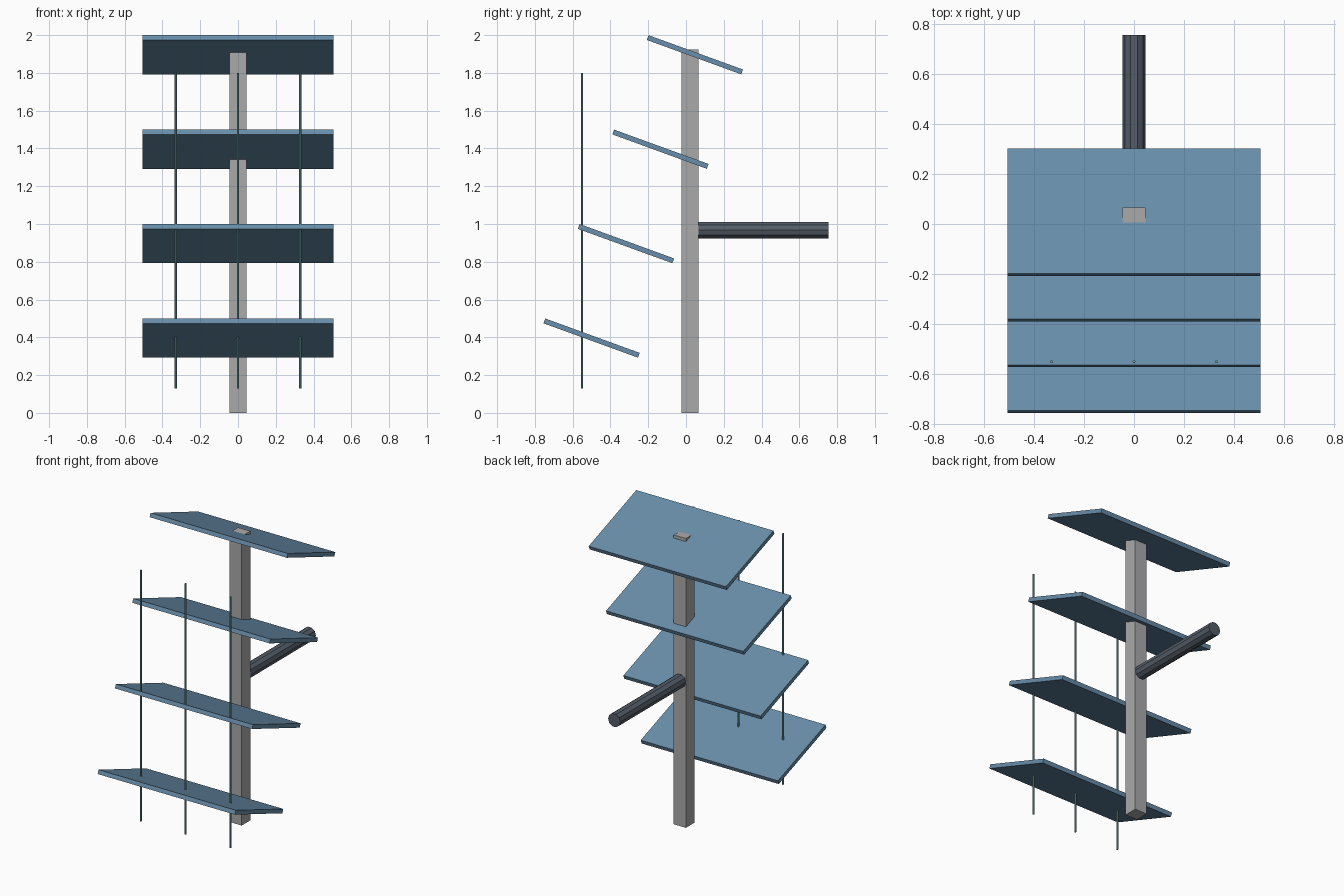
import bpy
import math
from mathutils import Vector

old = bpy.data.objects.get("Cube")
if old:
    bpy.data.objects.remove(old, do_unlink=True)


def material(name, rgb):
    m = bpy.data.materials.new(name)
    m.use_nodes = True
    m.diffuse_color = (*rgb, 1)
    m.node_tree.nodes["Principled BSDF"].inputs["Base Color"].default_value = (*rgb, 1)
    return m


blue = material("slate blue", (0.14, 0.27, 0.40))
grey = material("light grey", (0.40, 0.40, 0.41))
dark = material("dark steel", (0.09, 0.11, 0.14))
teal = material("teal", (0.16, 0.37, 0.37))


def finish(name, mat):
    obj = bpy.context.object
    obj.name = name
    obj.data.materials.append(mat)
    return obj


def box(name, size, centre, mat, tilt=0.0):
    bpy.ops.mesh.primitive_cube_add(size=1, location=centre, rotation=(tilt, 0, 0))
    bpy.context.object.scale = size
    return finish(name, mat)


def bar(name, start, end, radius, sides, mat):
    a, b = Vector(start), Vector(end)
    bpy.ops.mesh.primitive_cylinder_add(
        vertices=sides, radius=radius, depth=(b - a).length, location=(a + b) / 2)
    obj = finish(name, mat)
    obj.rotation_euler = (b - a).to_track_quat("Z", "Y").to_euler()
    return obj


# Upright post
box("post", (0.09, 0.09, 1.925), (0, 0.02, 0.9625), grey)

# Tilted panels, each stepped forward below the last
for i in range(4):
    box(f"panel_{i + 1}", (1.01, 0.532, 0.027),
        (0, 0.047 - 0.1823 * i, 1.896 - 0.5 * i), blue, math.radians(-20))

# Faceted arm reaching back from the post
arm = bar("rear_arm", (0, 0.06, 0.967), (0, 0.755, 0.967), 0.045, 10, dark)
arm.rotation_euler = (math.radians(-90), 0, math.radians(0))
for v in arm.data.vertices:  # turn the facets so the top one lies flat
    x, y = v.co.x, v.co.y
    v.co.x, v.co.y = y, -x

# Thin rods through the front of the panels
for name, x in (("right", -0.33), ("centre", 0), ("left", 0.33)):
    bar(f"{name}_rod", (x, -0.55, 0.13), (x, -0.55, 1.80), 0.006, 8, teal)
